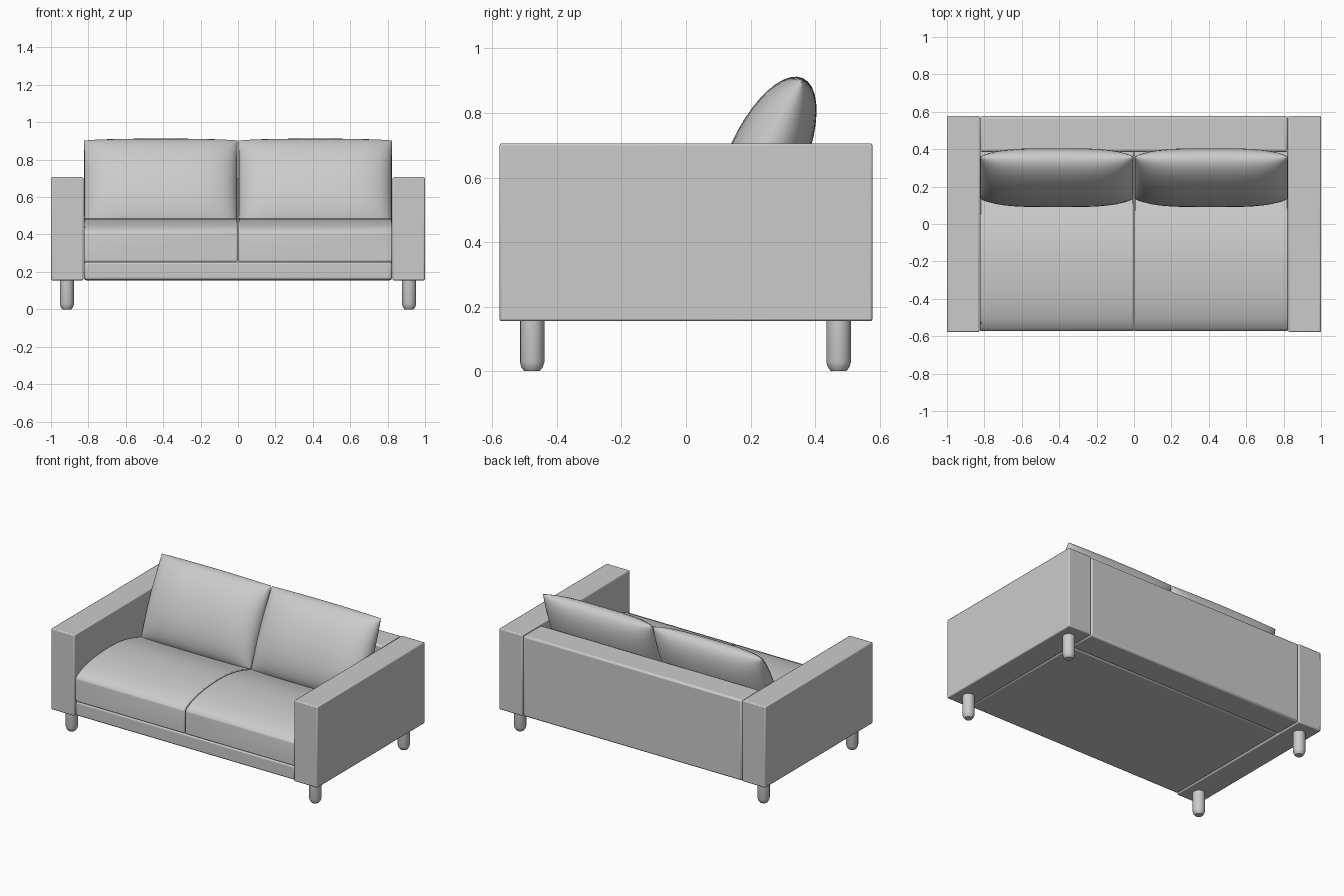
import bpy, bmesh, math
from mathutils import Vector

if "Cube" in bpy.data.objects:
    bpy.data.objects.remove(bpy.data.objects["Cube"])


def finish(name, bm, bevel=0.0, angle=35, segments=2):
    bmesh.ops.recalc_face_normals(bm, faces=bm.faces)
    me = bpy.data.meshes.new(name)
    bm.to_mesh(me)
    bm.free()
    ob = bpy.data.objects.new(name, me)
    bpy.context.collection.objects.link(ob)
    bpy.ops.object.select_all(action='DESELECT')
    ob.select_set(True)
    bpy.context.view_layer.objects.active = ob
    if bevel:
        m = ob.modifiers.new("soft_edges", 'BEVEL')
        m.width = bevel
        m.segments = segments
        m.limit_method = 'ANGLE'
        m.angle_limit = math.radians(40)
    bpy.ops.object.shade_smooth_by_angle(angle=math.radians(angle))
    return ob


def box(name, x0, x1, y0, y1, z0, z1, bevel=0.007):
    bm = bmesh.new()
    bmesh.ops.create_cube(bm, size=1)
    for v in bm.verts:
        v.co = Vector(((x0 + x1) / 2 + v.co.x * (x1 - x0),
                       (y0 + y1) / 2 + v.co.y * (y1 - y0),
                       (z0 + z1) / 2 + v.co.z * (z1 - z0)))
    return finish(name, bm, bevel)


def seat_cushion(name, x0, x1):
    # Domed side profile (y, z) extruded across the width
    prof = [(-.572, .255), (-.572, .41), (-.555, .428), (-.51, .449), (-.45, .467),
            (-.37, .480), (-.28, .487), (-.2, .489), (-.12, .485), (-.04, .474),
            (.04, .455), (.12, .43), (.2, .412), (.39, .40), (.39, .255)]
    bm = bmesh.new()
    face = bm.faces.new([bm.verts.new((x0, y, z)) for y, z in prof])
    ext = bmesh.ops.extrude_face_region(bm, geom=[face])
    new = [g for g in ext['geom'] if isinstance(g, bmesh.types.BMVert)]
    bmesh.ops.translate(bm, verts=new, vec=(x1 - x0, 0, 0))
    return finish(name, bm, 0.006, 50)


def back_cushion(name, x0, x1):
    # Leaning pillow: elliptical thickness vertically, fuller curve sideways
    bottom, top = Vector((0, .135, .41)), Vector((0, .36, .903))
    axis = top - bottom
    normal = Vector((0, -axis.z, axis.y)).normalized()
    nu, nv = 24, 20
    bm = bmesh.new()
    for side in (1, -1):
        grid = []
        for i in range(nu + 1):
            u = -math.cos(math.pi * i / nu)
            row = []
            for j in range(nv + 1):
                v = -math.cos(math.pi * j / nv)
                t = .118 * max(0, 1 - u ** 4) ** .5 * max(0, 1 - v * v) ** .5
                bow = 1 + .02 * (1 - u * u)
                p = bottom + axis * ((v * bow + 1) / 2) + normal * (t * side)
                p.x = (x0 + x1) / 2 + u * (x1 - x0) / 2
                row.append(bm.verts.new(p))
            grid.append(row)
        for i in range(nu):
            for j in range(nv):
                bm.faces.new((grid[i][j], grid[i + 1][j],
                              grid[i + 1][j + 1], grid[i][j + 1]))
    bmesh.ops.remove_doubles(bm, verts=bm.verts, dist=1e-5)
    return finish(name, bm, 0, 60)


def leg(name, x, y):
    # Round leg with a tapered foot
    bm = bmesh.new()
    n = 16
    rings = [[bm.verts.new((x + r * math.cos(2 * math.pi * k / n),
                            y + r * math.sin(2 * math.pi * k / n), z))
              for k in range(n)]
             for r, z in ((.024, 0), (.033, .012), (.038, .028), (.038, .16))]
    for a, b in zip(rings, rings[1:]):
        for k in range(n):
            bm.faces.new((a[k], a[(k + 1) % n], b[(k + 1) % n], b[k]))
    bm.faces.new(rings[0])
    bm.faces.new(rings[-1])
    return finish(name, bm)


# Frame
box("seat_base", -.823, .823, -.57, .385, .157, .254, .012)
box("back_panel", -.823, .823, .385, .577, .155, .703, .012)

# Mirrored arms, cushions and legs
for s, side in ((-1, "left"), (1, "right")):
    a, b = sorted((s * .826, s * 1.0))
    box(side + "_arm", a, b, -.578, .578, .155, .706)
    a, b = sorted((s * .003, s * .823))
    seat_cushion(side + "_seat_cushion", a, b)
    back_cushion(side + "_back_cushion", a, b)
    leg(side + "_front_leg", s * .915, -.477)
    leg(side + "_back_leg", s * .915, .473)
